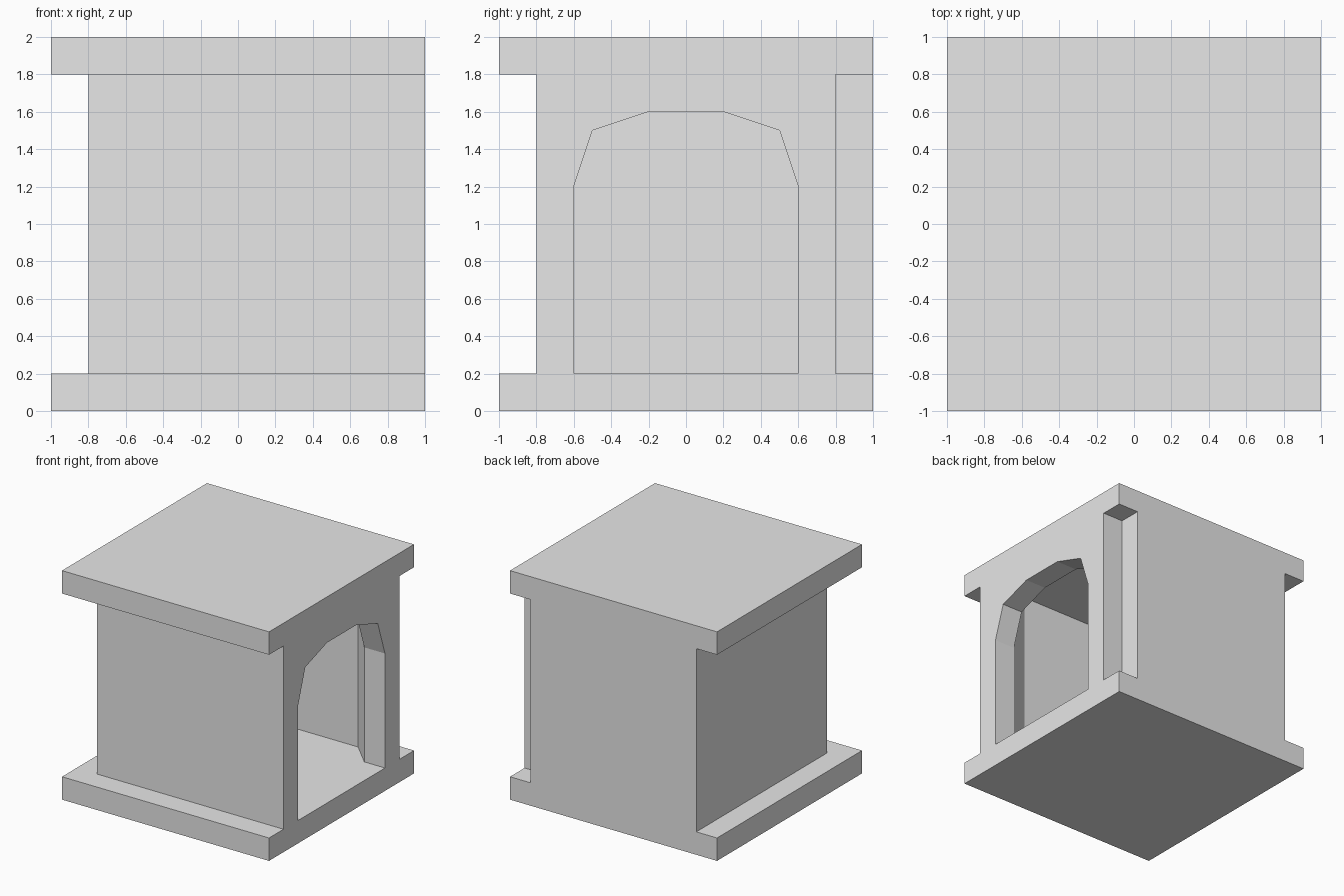
import bpy
import bmesh

if "Cube" in bpy.data.objects:
    bpy.data.objects.remove(bpy.data.objects["Cube"])

stone = bpy.data.materials.new("light_grey")
stone.diffuse_color = (0.8, 0.8, 0.8, 1.0)
stone.use_nodes = True
stone.node_tree.nodes["Principled BSDF"].inputs["Base Color"].default_value = stone.diffuse_color


def prism(name, profile, axis, low, high):
    """Extrude a closed 2D profile: (x, y) along z, or (y, z) along x."""
    bm = bmesh.new()
    place = (lambda a, b: (a, b, low)) if axis == "z" else (lambda a, b: (low, a, b))
    face = bm.faces.new([bm.verts.new(place(a, b)) for a, b in profile])
    extruded = bmesh.ops.extrude_face_region(bm, geom=[face])["geom"]
    depth = high - low
    offset = (0, 0, depth) if axis == "z" else (depth, 0, 0)
    bmesh.ops.translate(bm, vec=offset,
                        verts=[v for v in extruded if isinstance(v, bmesh.types.BMVert)])
    bmesh.ops.recalc_face_normals(bm, faces=bm.faces)
    mesh = bpy.data.meshes.new(name)
    bm.to_mesh(mesh)
    bm.free()
    obj = bpy.data.objects.new(name, mesh)
    bpy.context.collection.objects.link(obj)
    return obj


# Solid block from which the corner room is carved
room = prism("corner_room", [(-1, -1), (1, -1), (1, 1), (-1, 1)], "z", 0, 2)
room.data.materials.append(stone)

FLOOR, CEILING = 0.2, 1.8

# Recess around the front and left walls, leaving base and roof ledges
recess = prism("wall_recess_cutter",
               [(-1.1, -1.1), (1.1, -1.1), (1.1, -0.8), (-0.8, -0.8), (-0.8, 1.1), (-1.1, 1.1)],
               "z", FLOOR, CEILING)

# Square notch in the back right corner
notch = prism("corner_notch_cutter", [(0.8, 0.8), (1.1, 0.8), (1.1, 1.1), (0.8, 1.1)],
              "z", FLOOR, CEILING)

# Hollow interior with angled corners
interior = prism("interior_cutter",
                 [(-0.7, -0.7), (0.6, -0.7), (0.8, -0.6), (0.8, 0.6),
                  (0.6, 0.8), (-0.6, 0.8), (-0.7, 0.6)],
                 "z", FLOOR, CEILING)

# Faceted arch doorway through the right wall
half_arch = [(0.6, FLOOR), (0.6, 1.2), (0.5, 1.5), (0.2, 1.6)]
arch = prism("doorway_cutter", half_arch + [(-y, z) for y, z in reversed(half_arch)],
             "x", 0.7, 1.1)

for cutter in (recess, notch, interior, arch):
    cutter.hide_render = True
    cutter.hide_set(True)
    cut = room.modifiers.new(cutter.name, "BOOLEAN")
    cut.operation = "DIFFERENCE"
    cut.solver = "EXACT"
    cut.object = cutter
